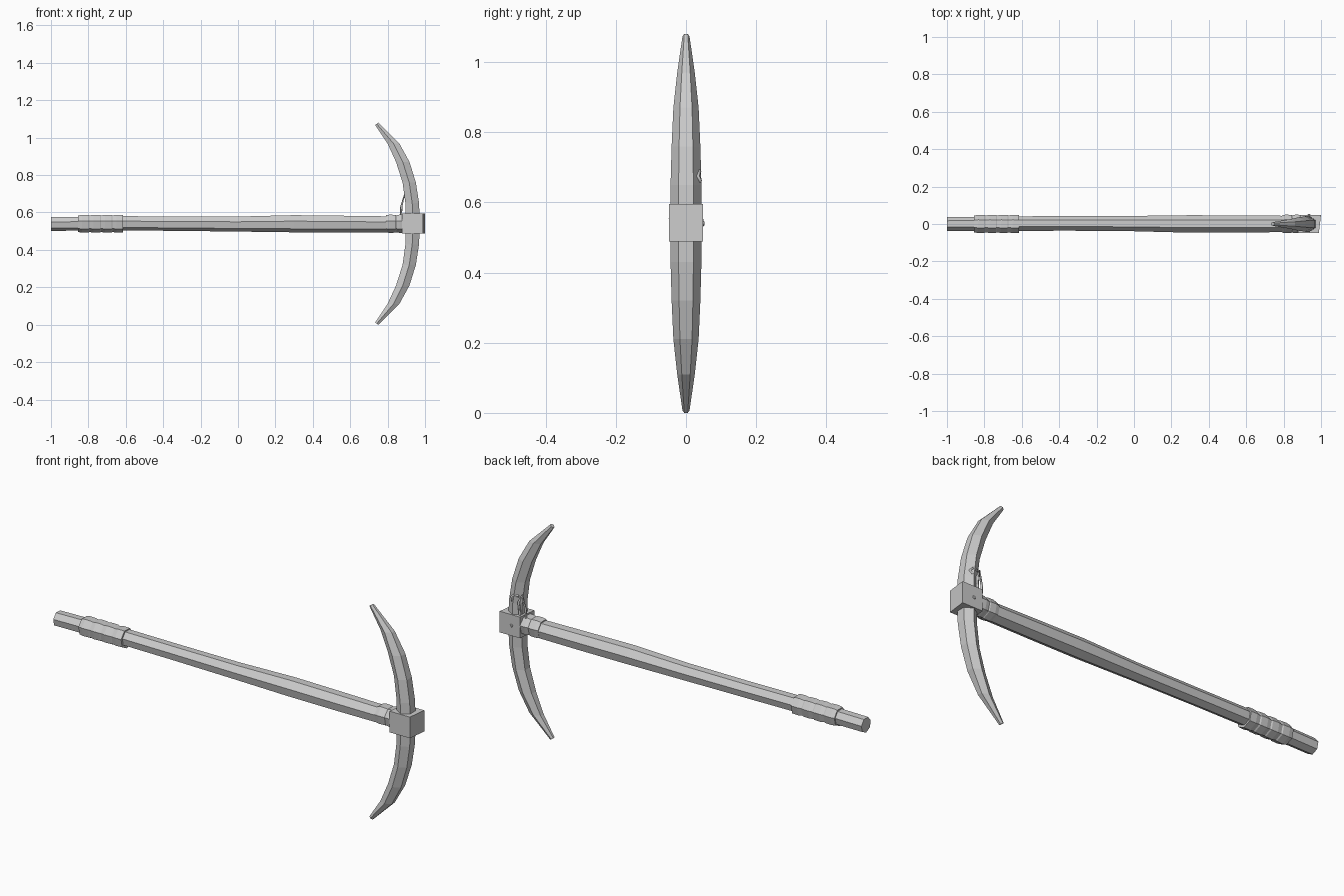
import bpy, bmesh, math
from mathutils import Vector

if "Cube" in bpy.data.objects:
    bpy.data.objects.remove(bpy.data.objects["Cube"])

grey = bpy.data.materials.new("plain_grey")
grey.diffuse_color = (0.6, 0.6, 0.6, 1)
grey.use_nodes = True
grey.node_tree.nodes["Principled BSDF"].inputs["Base Color"].default_value = grey.diffuse_color
ZC = 0.54  # height of the handle axis


def make(name, bm):
    bmesh.ops.recalc_face_normals(bm, faces=bm.faces)
    me = bpy.data.meshes.new(name)
    bm.to_mesh(me)
    bm.free()
    me.materials.append(grey)
    ob = bpy.data.objects.new(name, me)
    bpy.context.collection.objects.link(ob)
    return ob


def loft(name, rings):
    """Skin a list of equal-length point rings and cap both ends."""
    bm = bmesh.new()
    vs = [[bm.verts.new(p) for p in r] for r in rings]
    n = len(vs[0])
    for a, b in zip(vs, vs[1:]):
        for i in range(n):
            j = (i + 1) % n
            bm.faces.new((a[i], a[j], b[j], b[i]))
    bm.faces.new(vs[0])
    bm.faces.new(vs[-1][::-1])
    return make(name, bm)


def shaft(name, stations, sides=7, phase=0.2):
    """Faceted rod along x; each station is x, y centre, z centre, radius."""
    rings = []
    for x, y, z, r in stations:
        angles = [phase + math.tau * i / sides for i in range(sides)]
        rings.append([(x, y + r * math.cos(a), z + r * math.sin(a)) for a in angles])
    return loft(name, rings)


# Slightly irregular wooden handle
shaft("handle", [(-1.0, 0, ZC, 0.038), (-0.6, 0.002, ZC + .004, 0.040),
                 (-0.35, 0.003, ZC + .002, 0.040), (0.0, 0.002, ZC, 0.042),
                 (0.3, 0, ZC + .002, 0.048), (0.55, 0, ZC, 0.047),
                 (0.9, 0, ZC - .002, 0.044)])


# Bandage wraps, each a run of stepped bands
def wrap(name, x0, x1, bands, r):
    st, w = [], (x1 - x0) / bands
    for k in range(bands):
        a = x0 + k * w
        st += [(a, 0, ZC + .002, r - .004), (a + .35 * w, 0, ZC + .002, r),
               (a + .9 * w, 0, ZC + .002, r - .001)]
    return shaft(name, st)


wrap("grip_wrap", -0.855, -0.61, 4, 0.050)
wrap("neck_wrap", 0.79, 0.90, 2, 0.051)

# Curved pick head: height above axis, inner x, outer x, half width
arc = [(0.0, .897, .972, .045), (.11, .895, .968, .044), (.22, .880, .951, .041),
       (.33, .845, .917, .036), (.43, .799, .862, .025), (.532, .733, .750, .010)]
sections = [(-h, a, b, w) for h, a, b, w in arc[:0:-1]] + arc
rings = []
for h, xi, xo, w in sections:
    slant = 0.008 if abs(h) > .5 else 0  # tips are cut at an angle
    zi = ZC + h - math.copysign(slant * .5, h)
    zo = ZC + h + math.copysign(slant, h)
    xm, zm = (xi + xo) / 2, (zi + zo) / 2
    f = w * 0.48
    rings.append([(xo, -f, zo), (xo, f, zo), (xm, w, zm),
                  (xi, f, zi), (xi, -f, zi), (xm, -w, zm)])
loft("pick_head", rings)

# Square collar block, a touch skewed
bm = bmesh.new()
bmesh.ops.create_cube(bm, size=1)
for v in bm.verts:
    x, y, z = v.co
    v.co = Vector((0.938 + x * .112 + y * .012, y * .098, ZC + .002 + z * .106))
make("collar_block", bm)

# Rivet on the back of the collar
bm = bmesh.new()
bmesh.ops.create_icosphere(bm, subdivisions=1, radius=.012)
for v in bm.verts:
    v.co += Vector((.935, .043, ZC))
make("collar_rivet", bm)


# Lashing cord: a thin brace on the inside of the head and a knot at its side
def cord(name, pts, r):
    cu = bpy.data.curves.new(name, 'CURVE')
    cu.dimensions = '3D'
    cu.bevel_depth = r
    cu.bevel_resolution = 0
    cu.use_fill_caps = True
    sp = cu.splines.new('POLY')
    sp.points.add(len(pts) - 1)
    for p, q in zip(sp.points, pts):
        p.co = (*q, 1)
    cu.materials.append(grey)
    ob = bpy.data.objects.new(name, cu)
    bpy.context.collection.objects.link(ob)


cord("brace_cord", [(.872, .022, .585), (.873, .025, .63), (.890, .030, .695),
                    (.905, .034, .66), (.900, .030, .59)], .006)
cord("knot_cord", [(.905, .034, .69), (.930, .038, .69), (.946, .033, .675),
                   (.935, .040, .66)], .006)
